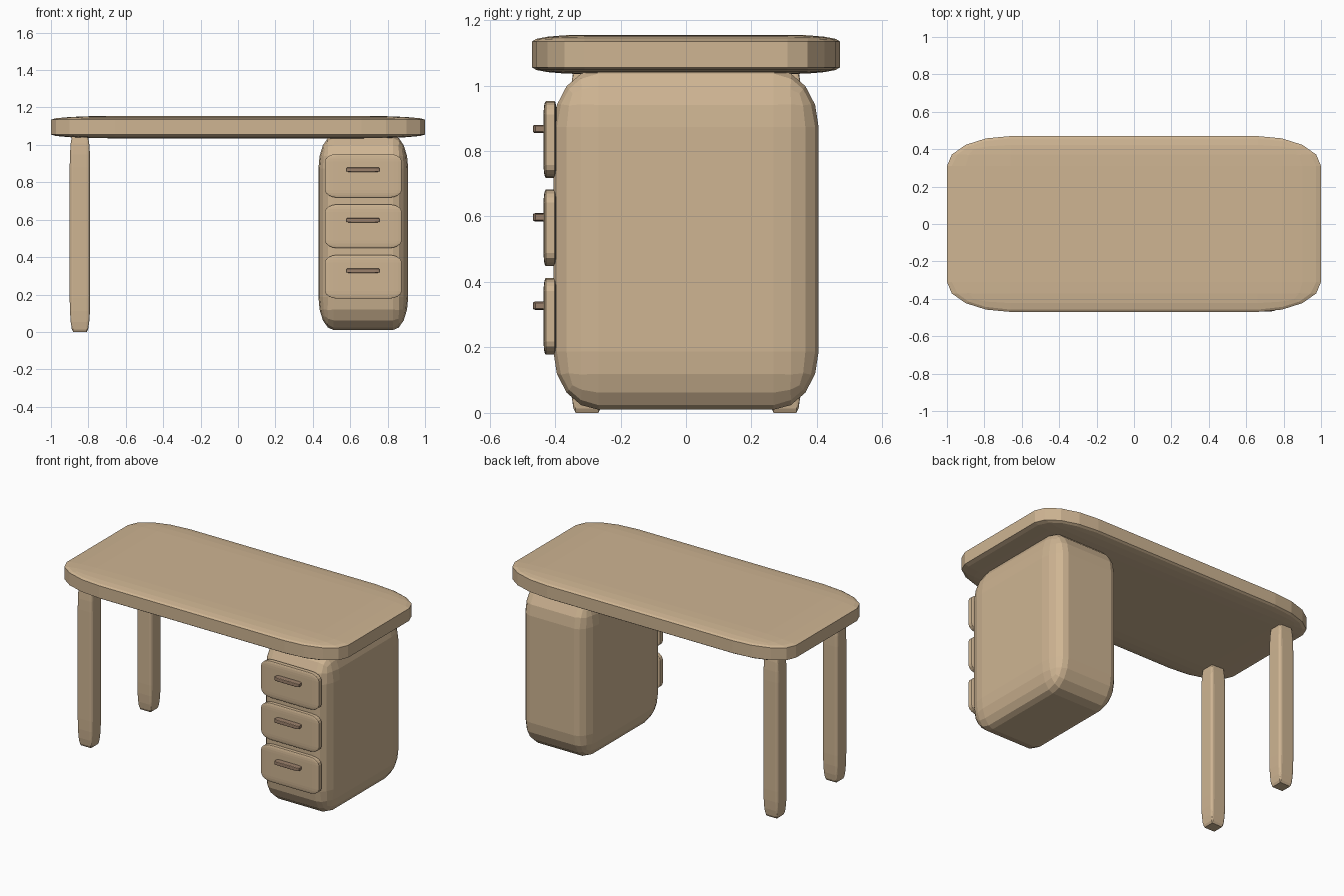
import bpy, bmesh
from mathutils import Matrix, Vector

if "Cube" in bpy.data.objects:
    bpy.data.objects.remove(bpy.data.objects["Cube"])


def material(name, rgb):
    m = bpy.data.materials.new(name)
    m.diffuse_color = (*rgb, 1)
    m.use_nodes = True
    m.node_tree.nodes["Principled BSDF"].inputs["Base Color"].default_value = m.diffuse_color
    return m


wood = material("light_wood", (0.62, 0.46, 0.29))
dark = material("handle_wood", (0.33, 0.22, 0.15))


def soft_box(name, x, y, z, mat, bevel=0.17, segments=4):
    """Rounded unit cube stretched to the given ranges, so rounding follows proportions."""
    bm = bmesh.new()
    bmesh.ops.create_cube(bm, size=1)
    bmesh.ops.bevel(bm, geom=bm.edges[:], offset=bevel, offset_type='OFFSET',
                    segments=segments, profile=0.5, affect='EDGES')
    ranges = (x, y, z)
    size = Vector([b - a for a, b in ranges])
    centre = Vector([(a + b) / 2 for a, b in ranges])
    bmesh.ops.transform(bm, matrix=Matrix.Translation(centre) @ Matrix.Diagonal(size).to_4x4(),
                        verts=bm.verts)
    mesh = bpy.data.meshes.new(name)
    bm.to_mesh(mesh)
    bm.free()
    mesh.materials.append(mat)
    obj = bpy.data.objects.new(name, mesh)
    bpy.context.collection.objects.link(obj)
    return obj


# Desk top
soft_box("desk_top", (-1, 1), (-0.47, 0.47), (1.035, 1.155), wood)

# Drawer cabinet on the right
soft_box("cabinet", (0.43, 0.91), (-0.405, 0.405), (0.01, 1.05), wood)

# Two legs on the left
for label, a, b in (("front_leg", -0.355, -0.25), ("back_leg", 0.25, 0.355)):
    soft_box(label, (-0.9, -0.79), (a, b), (0, 1.06), wood)

# Three drawer fronts with bar handles
for i, zc in enumerate((0.295, 0.565, 0.835)):
    soft_box(f"drawer_front_{i + 1}", (0.465, 0.875), (-0.435, -0.395),
             (zc - 0.117, zc + 0.117), wood)
    soft_box(f"drawer_handle_{i + 1}", (0.58, 0.757), (-0.467, -0.427),
             (zc + 0.02, zc + 0.045), dark)
